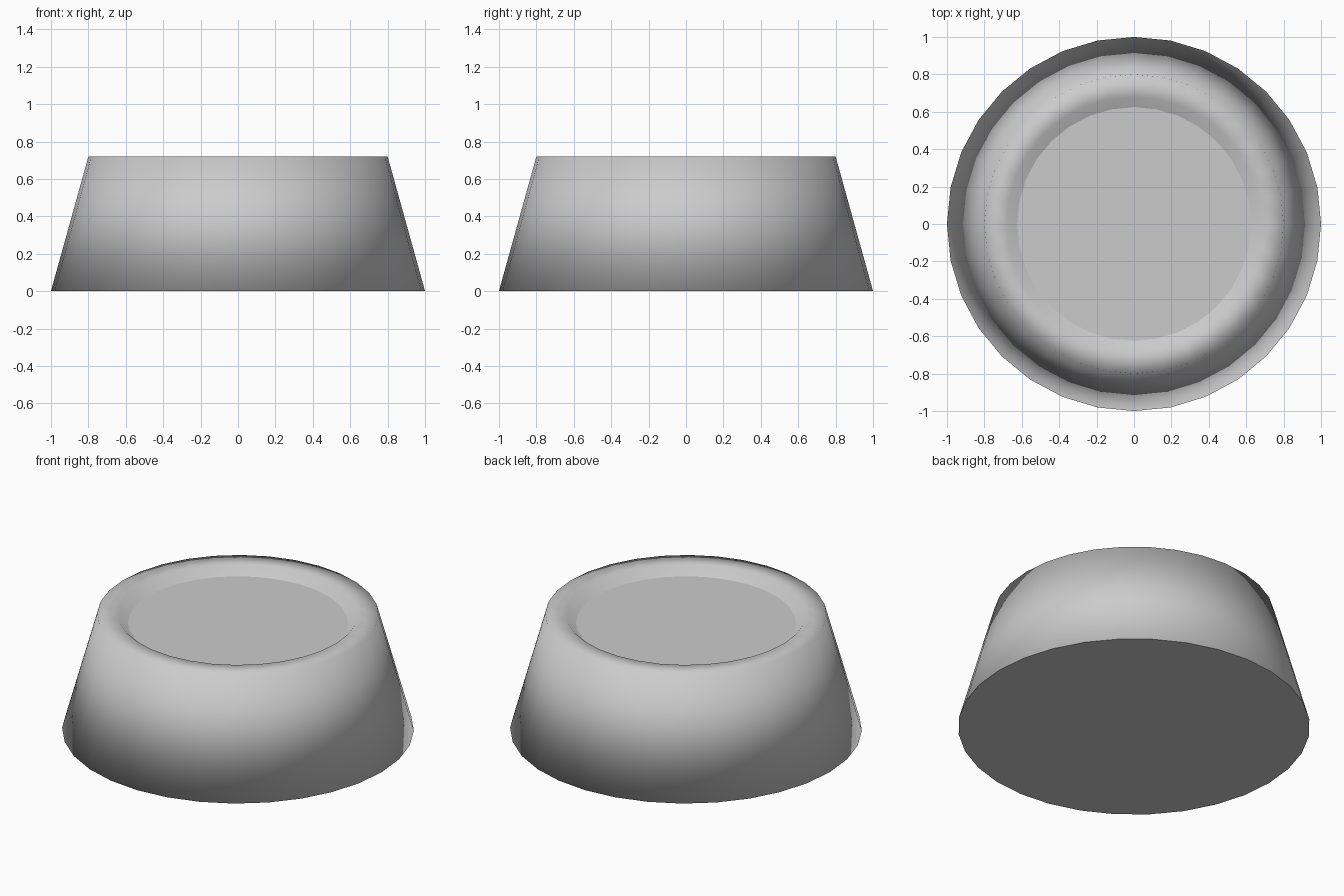
import bpy
import bmesh
from math import cos, sin, pi

if "Cube" in bpy.data.objects:
    bpy.data.objects.remove(bpy.data.objects["Cube"])

SIDES = 32
# (radius, height) from base edge, over the rim, down to the recessed floor
PROFILE = [(1.0, 0.0), (0.8, 0.72), (0.68, 0.72), (0.625, 0.668)]

bm = bmesh.new()
rings = [[bm.verts.new((r * cos(2 * pi * i / SIDES), r * sin(2 * pi * i / SIDES), z))
          for i in range(SIDES)] for r, z in PROFILE]

# outer wall, flat rim and inner slope
for low, high in zip(rings, rings[1:]):
    for i in range(SIDES):
        j = (i + 1) % SIDES
        bm.faces.new((low[i], low[j], high[j], high[i])).smooth = True

# flat underside and recessed floor
bm.faces.new(rings[0][::-1])
bm.faces.new(rings[-1])
bm.normal_update()

mesh = bpy.data.meshes.new("bowl")
bm.to_mesh(mesh)
bm.free()
bowl = bpy.data.objects.new("bowl", mesh)
bpy.context.collection.objects.link(bowl)

# soft shading rolls over the wall edges while both discs stay flat
normals = [None] * len(mesh.loops)
for poly in mesh.polygons:
    for li in poly.loop_indices:
        vert = mesh.vertices[mesh.loops[li].vertex_index]
        normals[li] = tuple(vert.normal if poly.use_smooth else poly.normal)
mesh.normals_split_custom_set(normals)
